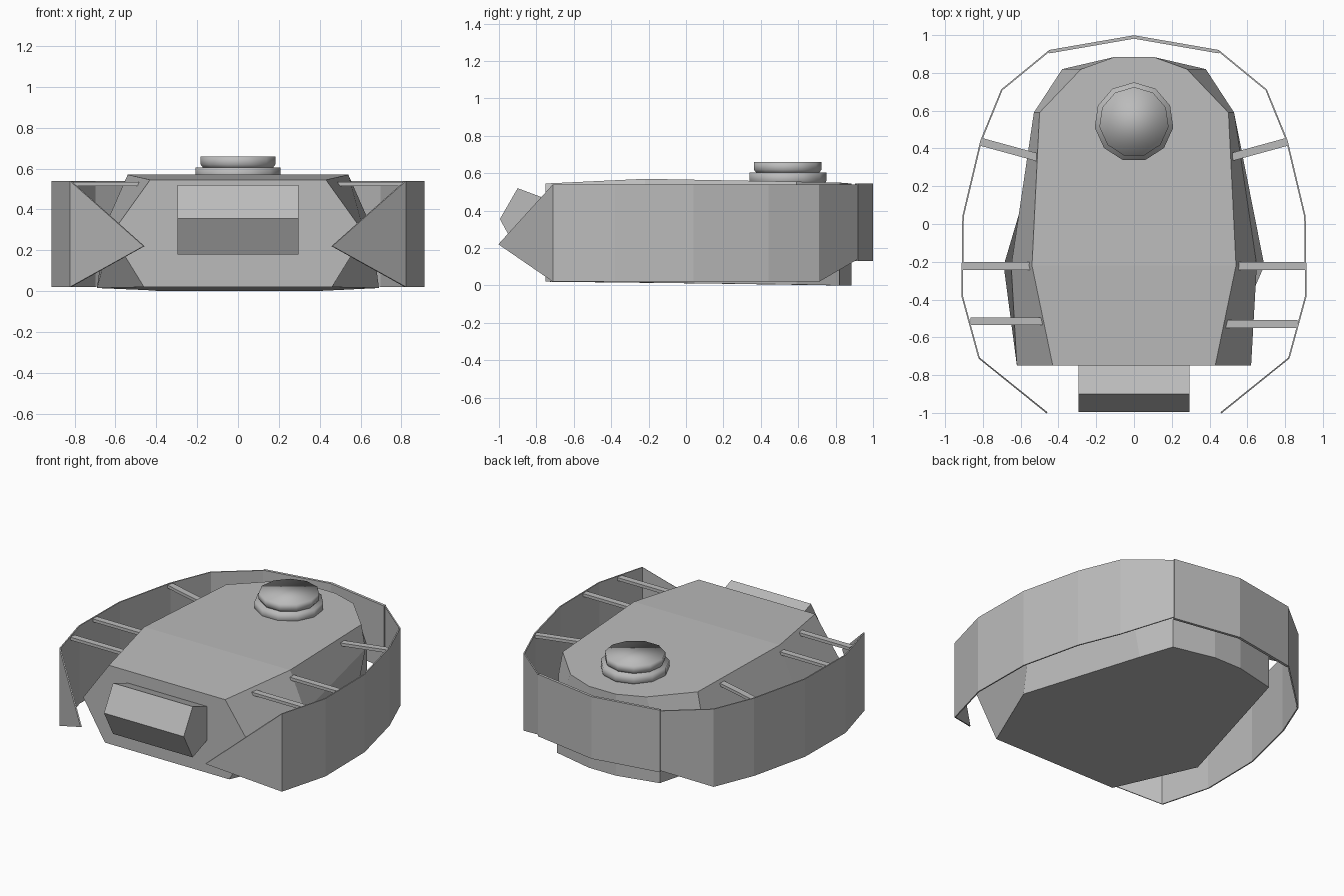
import bpy, bmesh, math
from mathutils import Vector

cube = bpy.data.objects.get("Cube")
if cube:
    bpy.data.objects.remove(cube)

grey = bpy.data.materials.new("plain_grey")
grey.use_nodes = True
GREY = (0.5, 0.5, 0.5, 1)
grey.diffuse_color = GREY
grey.node_tree.nodes["Principled BSDF"].inputs["Base Color"].default_value = GREY


def finish(name, bm):
    bmesh.ops.recalc_face_normals(bm, faces=bm.faces)
    mesh = bpy.data.meshes.new(name)
    bm.to_mesh(mesh)
    bm.free()
    mesh.materials.append(grey)
    ob = bpy.data.objects.new(name, mesh)
    bpy.context.collection.objects.link(ob)
    return ob


def ring(bm, half):
    # closed loop from the right half outline, mirrored across x
    pts = list(half) + [(-x, y, z) for x, y, z in reversed(half)]
    return [bm.verts.new(p) for p in pts]


def bridge(bm, a, b):
    n = len(a)
    for i in range(n):
        j = (i + 1) % n
        bm.faces.new((a[i], a[j], b[j], b[i]))


# Hull: floor, waist and roof outlines from front to back
FLOOR = [(.46, -.75, .02), (.69, -.22, .015), (.45, .59, .005), (.38, .82, 0), (.1, .885, 0)]
WAIST = [(.62, -.75, .28), (.65, -.22, .32), (.53, .59, .4), (.38, .82, .3), (.1, .885, .3)]
ROOF = [(.43, -.75, .545), (.54, -.22, .57), (.5, .59, .555), (.28, .82, .55), (.1, .885, .545)]
bm = bmesh.new()
floor, waist, roof = (ring(bm, r) for r in (FLOOR, WAIST, ROOF))
bridge(bm, floor, waist)
bridge(bm, waist, roof)
bm.faces.new(floor)
bm.faces.new((roof[0], roof[1], roof[-2], roof[-1]))
bm.faces.new(roof[1:-1])
finish("hull", bm)

# Gun mantlet: hexagonal profile extruded sideways
PROFILE = [(-.74, .46), (-.9, .52), (-.995, .355), (-.9, .18), (-.74, .24)]
bm = bmesh.new()
ends = [[bm.verts.new((x, y, z)) for y, z in PROFILE] for x in (-.295, .295)]
bridge(bm, *ends)
for end in ends:
    bm.faces.new(end)
finish("gun_mantlet", bm)


def plate(name, points, thickness):
    # vertical plate along (x, y, bottom, top) points
    bm = bmesh.new()
    lower = [bm.verts.new((x, y, lo)) for x, y, lo, hi in points]
    upper = [v if hi == lo else bm.verts.new((x, y, hi))
             for v, (x, y, lo, hi) in zip(lower, points)]
    for i in range(len(points) - 1):
        quad = [lower[i], lower[i + 1], upper[i + 1], upper[i]]
        bm.faces.new(list(dict.fromkeys(quad)))
    ob = finish(name, bm)
    mod = ob.modifiers.new("thickness", 'SOLIDIFY')
    mod.thickness = thickness
    mod.offset = 0
    return ob


# Side skirts with pointed front tips
SKIRT = [(.46, -1, .22, .22), (.82, -.71, .02, .54), (.91, -.38, .02, .54), (.905, .04, .02, .54),
         (.81, .44, .02, .54), (.7, .71, .02, .54), (.45, .915, .14, .54)]
for side, s in (("left", 1), ("right", -1)):
    plate(side + "_skirt", [(s * x, y, lo, hi) for x, y, lo, hi in SKIRT], .008)
plate("rear_skirt", [(-.45, .912, .13, .545), (0, .99, .13, .545), (.45, .912, .13, .545)], .018)


def strut(name, a, b):
    a, b = Vector(a), Vector(b)
    d = b - a
    bm = bmesh.new()
    bmesh.ops.create_cube(bm, size=1)
    bmesh.ops.scale(bm, vec=(d.length, .042, .02), verts=bm.verts)
    ob = finish(name, bm)
    ob.location = (a + b) / 2
    ob.rotation_euler = (0, -math.asin(d.z / d.length), math.atan2(d.y, d.x))


# Struts carrying the skirts
for side, s, front_y in (("left", 1, -.53), ("right", -1, -.515)):
    strut(side + "_rear_strut", (s * .5, .35, .525), (s * .81, .435, .525))
    strut(side + "_middle_strut", (s * .52, -.222, .525), (s * .905, -.222, .525))
    strut(side + "_front_strut", (s * .46, front_y, .525), (s * .865, front_y, .525))


# Commander's cupola: two stacked smooth drums
def drum(name, sections):
    bm = bmesh.new()
    n = 11
    loops = [[bm.verts.new((r * math.sin(math.tau * i / n), .54 + r * math.cos(math.tau * i / n), z))
              for i in range(n)] for r, z in sections]
    for a, b in zip(loops, loops[1:]):
        bridge(bm, a, b)
    bm.faces.new(loops[0])
    bm.faces.new(loops[-1])
    for f in bm.faces:
        f.smooth = True
    finish(name, bm)


drum("cupola_base", [(.2, .54), (.21, .56), (.21, .605)])
drum("cupola_hatch", [(.17, .6), (.185, .62), (.185, .66)])
